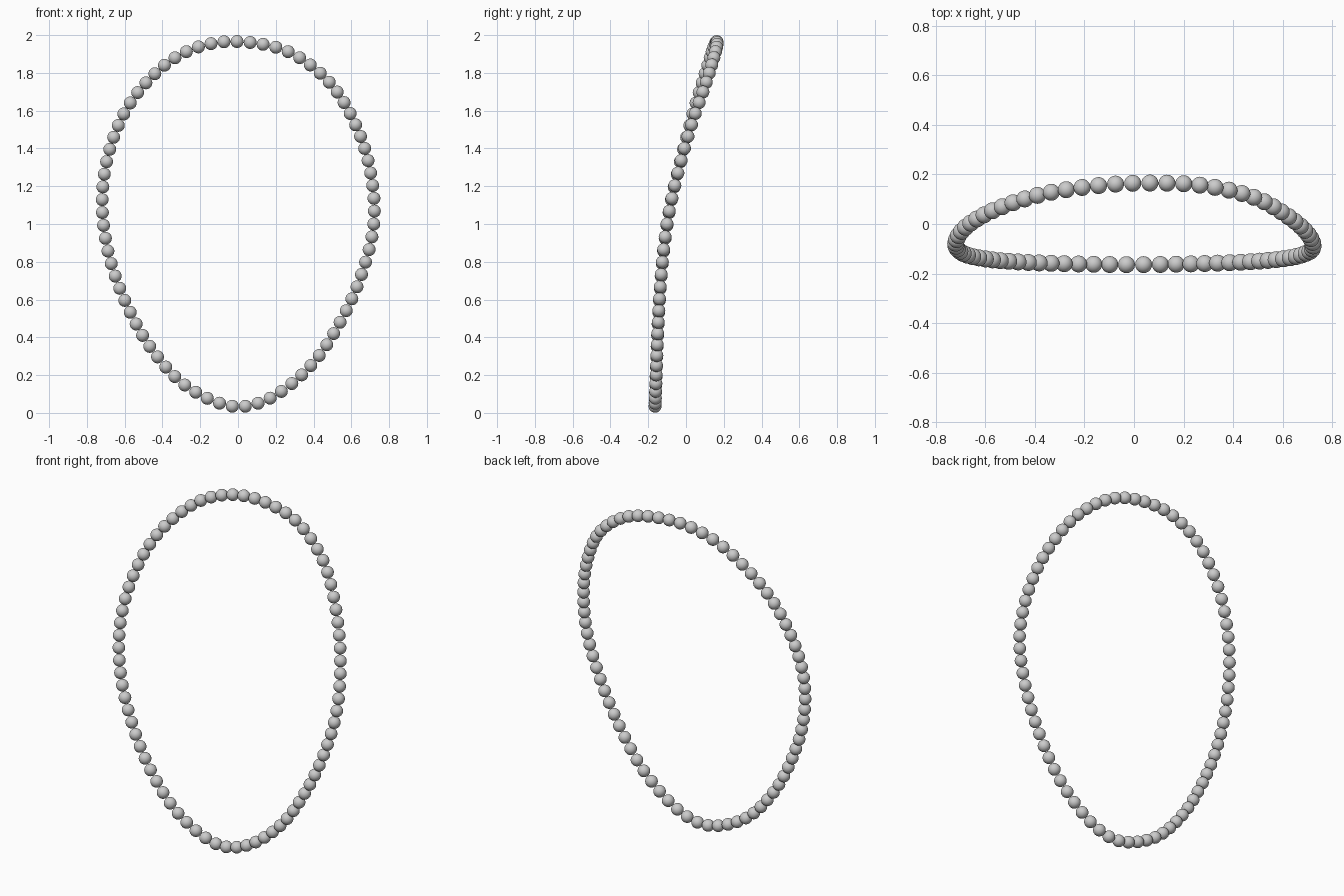
import bpy, bmesh
from mathutils import Vector, Matrix

if "Cube" in bpy.data.objects:
    bpy.data.objects.remove(bpy.data.objects["Cube"])

BEADS = 77
RADIUS = 0.034

# Centre line of the strand, clockwise from the top (x, y, z)
path = [Vector(p) for p in [
    (-0.005, 0.164, 1.966), (0.262, 0.157, 1.914), (0.479, 0.109, 1.755),
    (0.622, 0.030, 1.527), (0.702, -0.042, 1.273), (0.719, -0.100, 1.003),
    (0.654, -0.131, 0.733), (0.540, -0.147, 0.479), (0.386, -0.156, 0.251),
    (0.170, -0.162, 0.078), (-0.029, -0.164, 0.035), (-0.278, -0.160, 0.145),
    (-0.465, -0.153, 0.349), (-0.598, -0.141, 0.593), (-0.688, -0.119, 0.855),
    (-0.719, -0.078, 1.125), (-0.680, -0.014, 1.392), (-0.571, 0.053, 1.640),
    (-0.391, 0.115, 1.839), (-0.211, 0.147, 1.937)]]


def smooth_loop(pts, steps=40):
    """Closed smooth curve through the points, as a dense list of samples."""
    n, out = len(pts), []
    for i in range(n):
        a, b, c, d = (pts[(i + k) % n] for k in (-1, 0, 1, 2))
        la, lb, lc = (b - a).length, (c - b).length, (d - c).length
        m0 = (c - a) * (lb / (la + lb))
        m1 = (d - b) * (lb / (lb + lc))
        for s in range(steps):
            t = s / steps
            out.append((2*t**3 - 3*t**2 + 1) * b + (t**3 - 2*t**2 + t) * m0
                       + (3*t**2 - 2*t**3) * c + (t**3 - t**2) * m1)
    return out


def evenly_spaced(samples, count):
    """Points at equal distances along the closed sample loop."""
    ring = samples + samples[:1]
    dist = [0.0]
    for p, q in zip(ring, ring[1:]):
        dist.append(dist[-1] + (q - p).length)
    out, j = [], 0
    for k in range(count):
        target = dist[-1] * k / count
        while dist[j + 1] < target:
            j += 1
        f = (target - dist[j]) / (dist[j + 1] - dist[j])
        out.append(ring[j].lerp(ring[j + 1], f))
    return out


# Strand of touching round beads
bm = bmesh.new()
for centre in evenly_spaced(smooth_loop(path), BEADS):
    bmesh.ops.create_icosphere(bm, subdivisions=4, radius=RADIUS,
                               matrix=Matrix.Translation(centre))
for face in bm.faces:
    face.smooth = True
mesh = bpy.data.meshes.new("bead_strand")
bm.to_mesh(mesh)
bm.free()
strand = bpy.data.objects.new("bead_strand", mesh)
bpy.context.collection.objects.link(strand)
